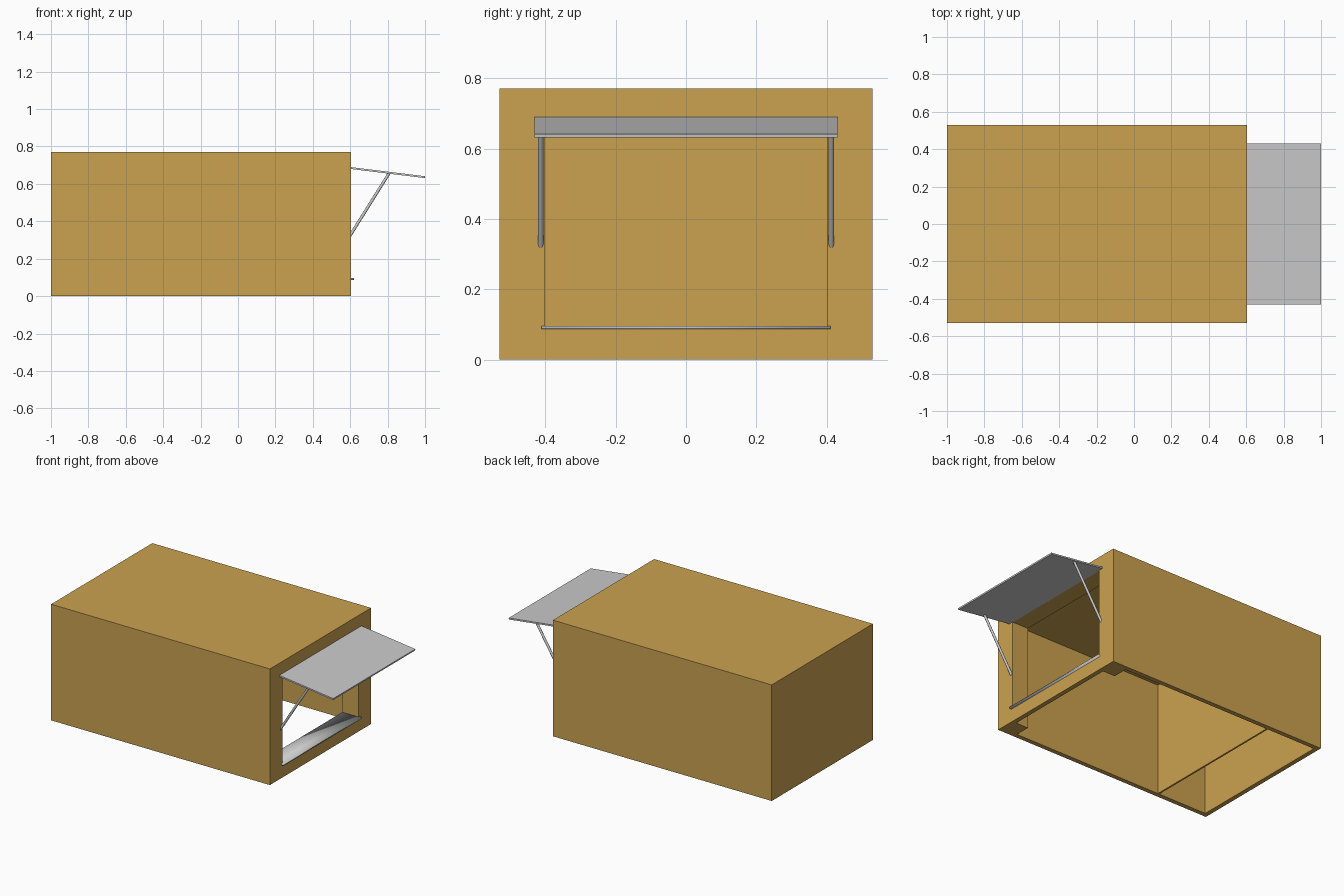
import bpy
import math
from mathutils import Vector

if "Cube" in bpy.data.objects:
    bpy.data.objects.remove(bpy.data.objects["Cube"])

wood = bpy.data.materials.new("wood")
wood.diffuse_color = (0.6, 0.36, 0.08, 1)
wood.use_nodes = True
wood.node_tree.nodes["Principled BSDF"].inputs["Base Color"].default_value = wood.diffuse_color


def box(name, x, y, z, mat=None):
    """Box from (min, max) ranges on each axis."""
    centre = [(r[0] + r[1]) / 2 for r in (x, y, z)]
    bpy.ops.mesh.primitive_cube_add(size=1, location=centre)
    ob = bpy.context.object
    ob.name = name
    ob.scale = [r[1] - r[0] for r in (x, y, z)]
    bpy.ops.object.transform_apply(location=False, rotation=False, scale=True)
    if mat:
        ob.data.materials.append(mat)
    return ob


def cut(target, x, y, z):
    cutter = box("cutter", x, y, z)
    cutter.hide_render = True
    mod = target.modifiers.new("cut", 'BOOLEAN')
    mod.operation = 'DIFFERENCE'
    mod.solver = 'EXACT'
    mod.object = cutter
    bpy.context.view_layer.objects.active = target
    bpy.ops.object.modifier_apply(modifier=mod.name)
    bpy.data.objects.remove(cutter)


# wooden shell: open underneath, with a hatch opening at one end
shell = box("wooden_shell", (-1, 0.605), (-0.53, 0.53), (0, 0.77), wood)
cut(shell, (-0.97, 0.575), (-0.5, 0.5), (-0.1, 0.74))
cut(shell, (0.5, 0.8), (-0.4, 0.4), (0.09, 0.68))

# inner partition
box("partition", (-0.615, -0.604), (-0.5, 0.5), (0, 0.74), wood)

# deep frame behind the opening
for side, (a, b) in (("left", (-0.5, -0.4)), ("right", (0.4, 0.5))):
    box(side + "_jamb", (0.485, 0.575), (a, b), (0, 0.74), wood)
box("lintel", (0.485, 0.575), (-0.4, 0.4), (0.68, 0.74), wood)

# metal sill with a softly shaded surface
sill = box("metal_sill", (0.485, 0.62), (-0.41, 0.41), (0.087, 0.096))
sill.data.shade_smooth()

# raised flap, sloping down from its hinge
hinge, tip = Vector((0.6, 0, 0.685)), Vector((0.999, 0, 0.636))
d = tip - hinge
flap = box("flap", (-d.length / 2, d.length / 2), (-0.43, 0.43), (-0.005, 0.005))
flap.location = (hinge + tip) / 2
flap.rotation_euler.y = math.atan2(-d.z, d.x)

# two round struts holding the flap
for side, y in (("left", -0.413), ("right", 0.413)):
    low, high = Vector((0.585, y, 0.301)), Vector((0.808, y, 0.657))
    bpy.ops.mesh.primitive_cylinder_add(vertices=16, radius=0.008,
                                        depth=(high - low).length,
                                        location=(low + high) / 2)
    strut = bpy.context.object
    strut.name = side + "_strut"
    strut.rotation_euler = (high - low).to_track_quat('Z', 'Y').to_euler()
    bpy.ops.object.shade_smooth_by_angle()
